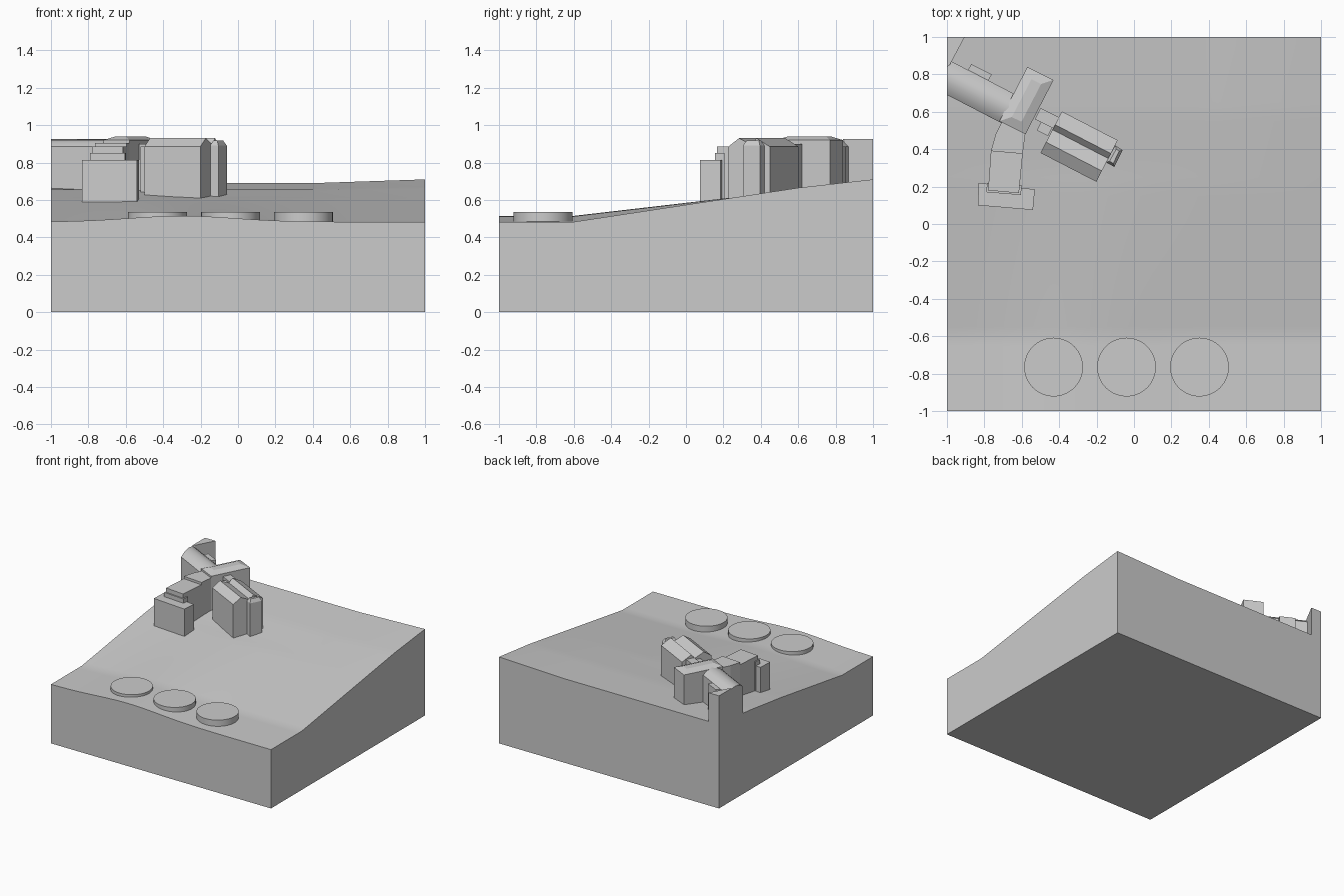
import bpy, bmesh, math
from mathutils import Vector

cube = bpy.data.objects.get("Cube")
if cube:
    bpy.data.objects.remove(cube, do_unlink=True)

grey = bpy.data.materials.new("plain_grey")
grey.use_nodes = True
grey.diffuse_color = (0.6, 0.6, 0.6, 1)
grey.node_tree.nodes["Principled BSDF"].inputs["Base Color"].default_value = (0.6, 0.6, 0.6, 1)

BASE = 0.4                          # walls start inside the hill
ALONG = Vector((0.888, -0.459))     # main axis of the angled buildings
ACROSS = Vector((0.459, 0.888))


def finish(name, bm, smooth=None):
    bmesh.ops.recalc_face_normals(bm, faces=bm.faces)
    mesh = bpy.data.meshes.new(name)
    bm.to_mesh(mesh)
    bm.free()
    mesh.materials.append(grey)
    obj = bpy.data.objects.new(name, mesh)
    bpy.context.collection.objects.link(obj)
    if smooth:
        bpy.ops.object.select_all(action='DESELECT')
        obj.select_set(True)
        bpy.context.view_layer.objects.active = obj
        bpy.ops.object.shade_smooth_by_angle(angle=math.radians(smooth))
    return obj


def extrude(bm, verts, offset):
    face = bm.faces.new(verts)
    result = bmesh.ops.extrude_face_region(bm, geom=[face])
    moved = [v for v in result["geom"] if isinstance(v, bmesh.types.BMVert)]
    bmesh.ops.translate(bm, verts=moved, vec=offset)
    return [f for f in result["geom"] if isinstance(f, bmesh.types.BMFace)][0]


def block(name, outline, top, inset=0, rise=0):
    """Upright prism on a footprint, with an optional hipped roof."""
    bm = bmesh.new()
    verts = [bm.verts.new((x, y, BASE)) for x, y in outline]
    cap = extrude(bm, verts, (0, 0, top - BASE))
    if inset:
        bmesh.ops.recalc_face_normals(bm, faces=bm.faces)
        bmesh.ops.inset_region(bm, faces=[cap], thickness=inset)
        bmesh.ops.translate(bm, verts=list(cap.verts), vec=(0, 0, rise))
    return finish(name, bm)


def hall(name, start, length, roof, smooth=None, clip=False):
    """Roof cross-section swept along the main axis."""
    bm = bmesh.new()
    section = [(0, BASE)] + roof + [(roof[-1][0], BASE)]
    verts = []
    for t, z in section:
        p = Vector(start) + ACROSS * t
        verts.append(bm.verts.new((p.x, p.y, z)))
    extrude(bm, verts, (ALONG * length).to_3d())
    if clip:
        geom = bm.verts[:] + bm.edges[:] + bm.faces[:]
        cut = bmesh.ops.bisect_plane(bm, geom=geom, plane_co=(-1, 0, 0),
                                     plane_no=(1, 0, 0), clear_inner=True)
        rim = [e for e in cut["geom_cut"] if isinstance(e, bmesh.types.BMEdge)]
        bmesh.ops.contextual_create(bm, geom=rim)
    return finish(name, bm, smooth)


# Sloping ground block
def clamp(v):
    return max(0.0, min(1.0, v))


def ground_height(x, y):
    z = 0.483 + 0.182 * clamp((y + 0.6) / 1.2) + 0.045 * clamp((y - 0.6) / 0.4)
    z += 0.032 * math.exp(-((x + 0.3) / 0.4) ** 2) * clamp((0.3 - y) / 0.9)
    return z - 0.02 * clamp((1 - x) / 0.6) * clamp((y - 0.2) / 0.8)


bm = bmesh.new()
bmesh.ops.create_grid(bm, x_segments=40, y_segments=40, size=1)
for v in bm.verts:
    v.co.z = ground_height(v.co.x, v.co.y)
rim = [e for e in bm.edges if e.is_boundary]
skirt = bmesh.ops.extrude_edge_only(bm, edges=rim)["geom"]
for v in skirt:
    if isinstance(v, bmesh.types.BMVert):
        v.co.z = 0
bmesh.ops.contextual_create(bm, geom=[e for e in skirt if isinstance(e, bmesh.types.BMEdge)])
finish("ground", bm, 30)

# Round tanks along the front
for i in range(3):
    bm = bmesh.new()
    bmesh.ops.create_cone(bm, cap_ends=True, segments=64, radius1=0.157,
                          radius2=0.157, depth=0.1)
    bmesh.ops.translate(bm, verts=bm.verts, vec=(-0.43 + 0.39 * i, -0.765, 0.485))
    finish("round_tank_%d" % (i + 1), bm, 30)

# Central block with hipped roof
block("central_block", [(-0.57, 0.84), (-0.43, 0.77), (-0.58, 0.48), (-0.72, 0.55)],
      0.92, 0.07, 0.02)

# West wing with rounded roof, side bays and corner end
hall("west_wing", (-1.15, 0.768), 0.52,
     [(0, 0.885), (0.025, 0.905), (0.06, 0.92), (0.095, 0.925), (0.135, 0.915), (0.17, 0.885)],
     40, clip=True)
block("west_back_bay", [(-0.87, 0.855), (-0.76, 0.8), (-0.8, 0.73), (-0.91, 0.785)], 0.885)
block("west_front_bay", [(-0.9, 0.64), (-0.74, 0.555), (-0.7, 0.62), (-0.87, 0.7)], 0.885)
block("west_corner_end", [(-1, 0.84), (-0.985, 0.85), (-0.905, 1), (-1, 1)], 0.925)

# South wing stepping down the hill
block("south_link", [(-0.765, 0.39), (-0.74, 0.48), (-0.7, 0.56), (-0.58, 0.49), (-0.595, 0.375)], 0.905)
block("south_wing", [(-0.765, 0.39), (-0.595, 0.375), (-0.615, 0.165), (-0.78, 0.18)], 0.885)
block("south_step", [(-0.785, 0.22), (-0.6, 0.205), (-0.605, 0.155), (-0.79, 0.17)], 0.85)
block("south_end", [(-0.83, 0.22), (-0.53, 0.185), (-0.54, 0.075), (-0.835, 0.1)], 0.815)

# East hall with twin ridges, its link and its end bay
hall("east_hall", (-0.5, 0.38), 0.336,
     [(0, 0.885), (0.065, 0.93), (0.14, 0.895), (0.17, 0.93), (0.25, 0.885)])
block("east_bay", [(-0.15, 0.33), (-0.1, 0.42), (-0.06, 0.395), (-0.105, 0.305)], 0.89, 0.02, 0.028)
block("east_link", [(-0.53, 0.56), (-0.5, 0.62), (-0.4, 0.57), (-0.43, 0.51)], 0.9)
block("east_link_bay", [(-0.52, 0.5), (-0.49, 0.56), (-0.43, 0.53), (-0.46, 0.47)], 0.885)
